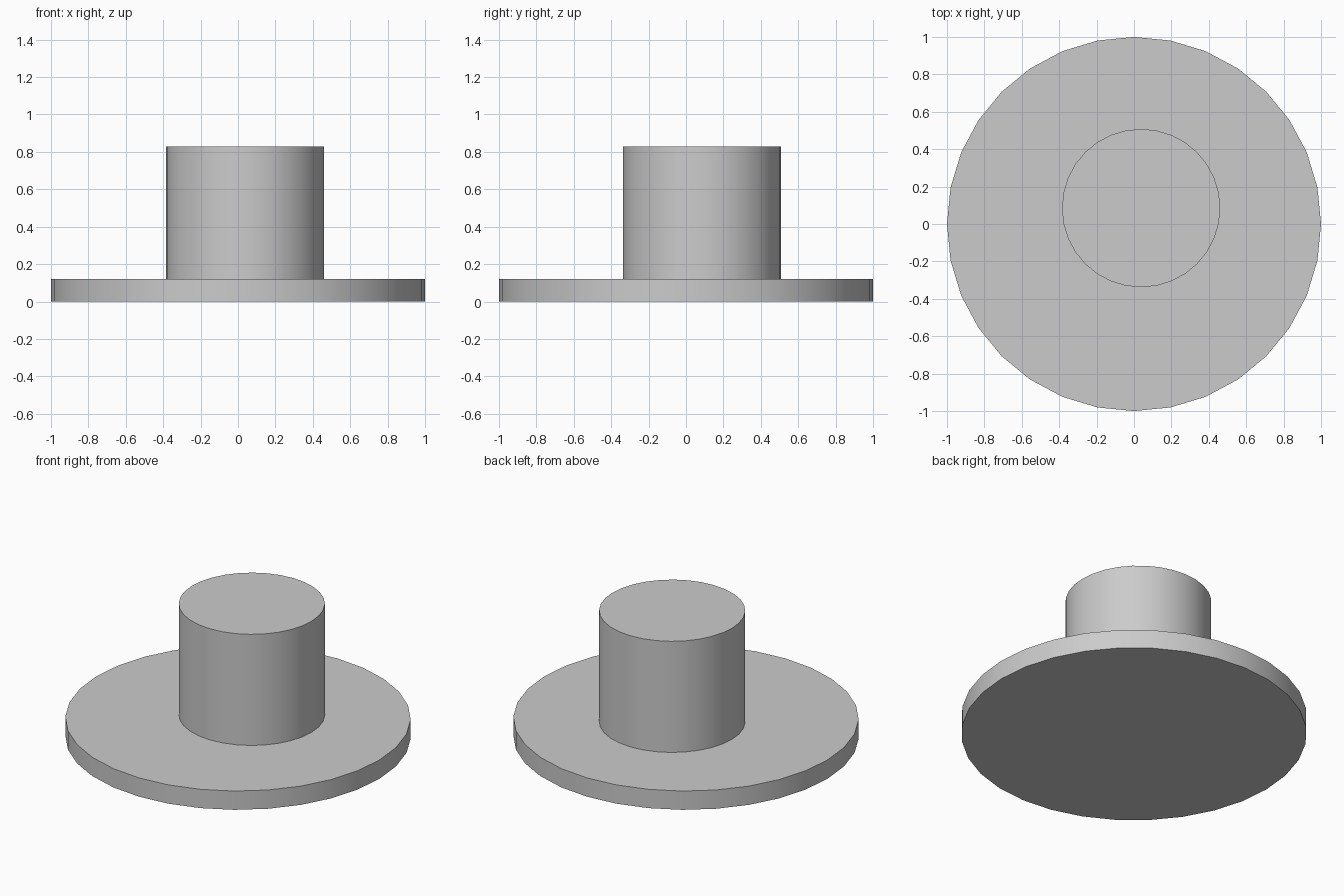
import bpy
import math

cube = bpy.data.objects.get("Cube")
if cube:
    bpy.data.objects.remove(cube, do_unlink=True)

# One plain grey for every part
grey = bpy.data.materials.new("light grey")
grey.use_nodes = True
colour = (0.6, 0.6, 0.6, 1.0)
grey.diffuse_color = colour
grey.node_tree.nodes["Principled BSDF"].inputs["Base Color"].default_value = colour


def drum(name, radius, bottom, top, x=0.0, y=0.0):
    """Upright smooth-sided cylinder between two heights."""
    bpy.ops.mesh.primitive_cylinder_add(
        vertices=32, radius=radius, depth=top - bottom,
        location=(x, y, (bottom + top) / 2))
    part = bpy.context.object
    part.name = name
    part.data.materials.append(grey)
    bpy.ops.object.shade_smooth_by_angle(angle=math.radians(30))
    return part


# Wide flat disc, with the off-centre post standing on it
BASE_HEIGHT = 0.12
drum("base_disc", 1.0, 0.0, BASE_HEIGHT)
drum("post", 0.423, BASE_HEIGHT, 0.83, x=0.038, y=0.085)
